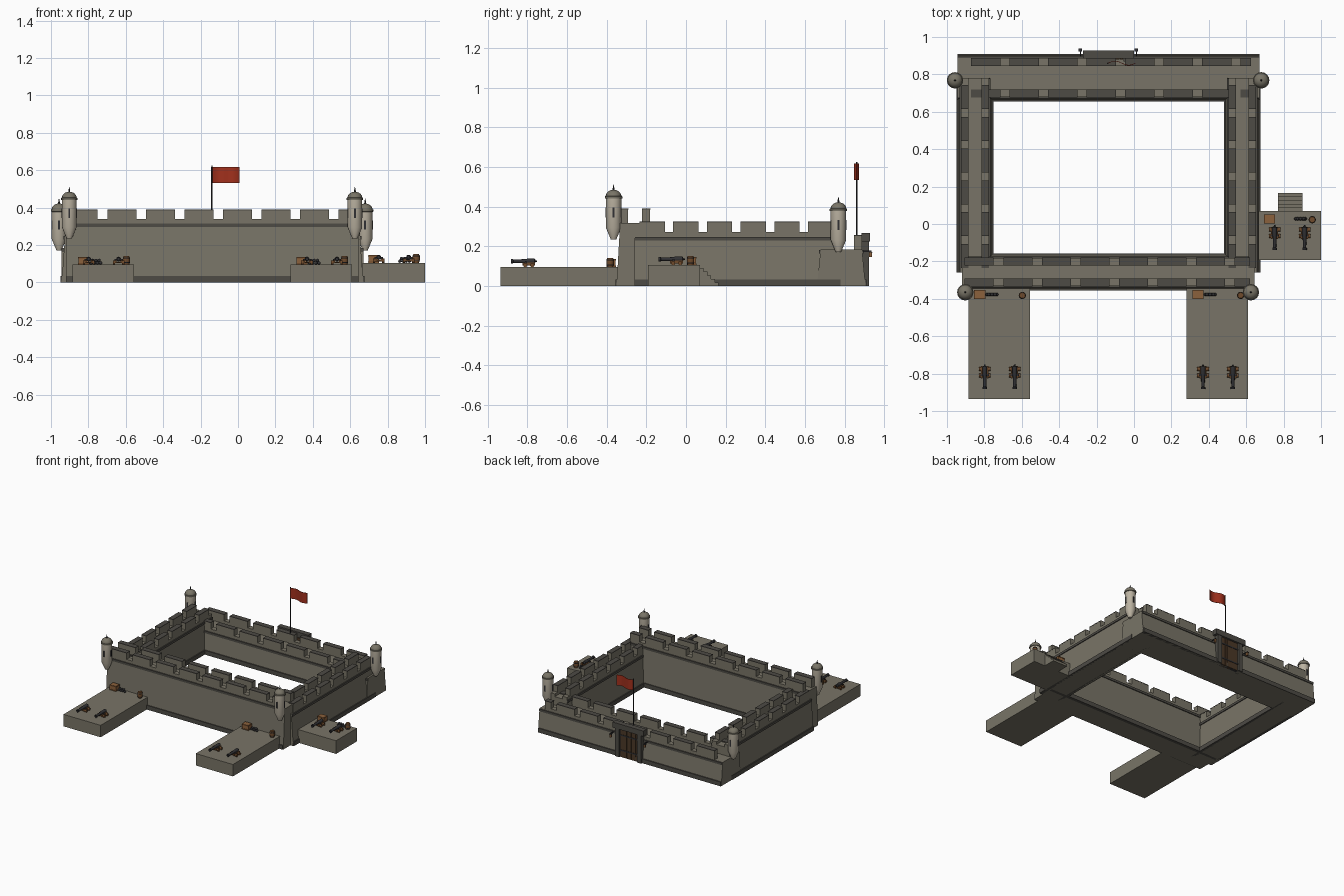
import bpy, bmesh, math
from mathutils import Matrix, Vector

if "Cube" in bpy.data.objects:
    bpy.data.objects.remove(bpy.data.objects["Cube"])


def material(name, r, g, b):
    m = bpy.data.materials.new(name)
    m.diffuse_color = (r, g, b, 1)
    m.use_nodes = True
    m.node_tree.nodes["Principled BSDF"].inputs["Base Color"].default_value = m.diffuse_color
    return m


STONE = material("stone", 0.19, 0.175, 0.135)
DARK = material("dark stone", 0.075, 0.07, 0.06)
PALE = material("pale plaster", 0.50, 0.45, 0.36)
IRON = material("iron", 0.03, 0.03, 0.033)
WOOD = material("light wood", 0.26, 0.12, 0.045)
BARREL = material("barrel wood", 0.16, 0.07, 0.025)
DOOR = material("door wood", 0.07, 0.04, 0.02)
RED = material("flag red", 0.36, 0.03, 0.012)


def finish(name, bm, mat, loc=(0, 0, 0)):
    bmesh.ops.recalc_face_normals(bm, faces=bm.faces)
    me = bpy.data.meshes.new(name)
    bm.to_mesh(me)
    bm.free()
    me.materials.append(mat)
    ob = bpy.data.objects.new(name, me)
    ob.location = loc
    bpy.context.collection.objects.link(ob)
    return ob


def boxes(name, mat, items):
    """One object from boxes (x0, x1, y0, y1, z0, z1)."""
    bm = bmesh.new()
    for x0, x1, y0, y1, z0, z1 in items:
        m = Matrix.Translation(((x0 + x1) / 2, (y0 + y1) / 2, (z0 + z1) / 2)) \
            @ Matrix.Diagonal((x1 - x0, y1 - y0, z1 - z0, 1))
        bmesh.ops.create_cube(bm, size=1, matrix=m)
    return finish(name, bm, mat)


def lathe(name, mat, profile, loc, n=16, rot=None):
    """Turn a profile of (radius, height) around an axis."""
    bm = bmesh.new()
    rings = [[bm.verts.new((r * math.cos(2 * math.pi * i / n), r * math.sin(2 * math.pi * i / n), z))
              for i in range(n)] for r, z in profile]
    for a, b in zip(rings, rings[1:]):
        for i in range(n):
            bm.faces.new((a[i], a[(i + 1) % n], b[(i + 1) % n], b[i]))
    bm.faces.new(rings[0])
    bm.faces.new(rings[-1])
    if rot:
        bm.transform(rot)
    return finish(name, bm, mat, loc)


def prism(name, mat, axis, u0, u1, profile):
    """Extrude a (v, z) cross-section along x or y."""
    put = (lambda u, v, z: (u, v, z)) if axis == "x" else (lambda u, v, z: (v, u, z))
    bm = bmesh.new()
    ends = [[bm.verts.new(put(u, v, z)) for v, z in profile] for u in (u0, u1)]
    for f in ends:
        bm.faces.new(f)
    n = len(profile)
    for i in range(n):
        bm.faces.new((ends[0][i], ends[0][(i + 1) % n], ends[1][(i + 1) % n], ends[1][i]))
    return finish(name, bm, mat)


def wall(name, axis, u0, u1, v0, v1, h, m0, m1, width, period):
    """Battered wall with plinth, cornice and two crenellated parapets."""
    s = 0.018
    prism(name, STONE, axis, u0, u1, [(v0, 0), (v1, 0), (v1 - s, h), (v0 + s, h)])
    box = (lambda a, b, c, d, e, f: (a, b, c, d, e, f)) if axis == "x" else \
        (lambda a, b, c, d, e, f: (c, d, a, b, e, f))
    trim, body, cap = [], [], []
    for v, o in ((v0, 1), (v1, -1)):
        for z0, z1, off, out in ((0, 0.034, 0.0, 0.005), (h - 0.02, h - 0.002, s, 0.008)):
            a, b = sorted((v + o * (off - out), v + o * (off + 0.02)))
            trim.append(box(u0 + 0.002, u1 - 0.002, a, b, z0, z1))
        a, b = sorted((v + o * s, v + o * (s + 0.04)))
        body.append(box(m0, m1, a, b, h - 0.001, h + 0.022))
        u = m0
        while u < m1 - 0.02:
            e = min(u + width, m1)
            body.append(box(u, e, a, b, h + 0.022, h + 0.069))
            cap.append(box(u, e, a - 0.001, b + 0.001, h + 0.069, h + 0.074))
            u += period
    boxes(name + "_bands", DARK, trim)
    boxes(name + "_battlements", STONE, body)
    boxes(name + "_merlon_caps", DARK, cap)


# Curtain walls: high front, medium sides, low back
wall("front_wall", "x", -0.92, 0.645, -0.35, -0.163, 0.317, -0.905, 0.62, 0.155, 0.206)
wall("left_wall", "y", -0.26, 0.78, -0.943, -0.757, 0.25, -0.235, 0.78, 0.128, 0.17)
wall("right_wall", "y", -0.26, 0.78, 0.487, 0.67, 0.25, -0.235, 0.78, 0.128, 0.17)
wall("back_wall", "x", -0.945, 0.672, 0.66, 0.905, 0.183, -0.872, 0.625, 0.157, 0.206)


def turret(name, x, y, z):
    """Corner sentry turret; z is the tip of its corbel."""
    lathe(name + "_body", PALE, [(0.014, 0), (0.039, 0.06), (0.039, 0.212)], (x, y, z))
    lathe(name + "_ring", STONE, [(0.038, 0.205), (0.044, 0.207), (0.044, 0.217), (0.038, 0.219)], (x, y, z))
    dome = [(0.040 * math.cos(a), 0.216 + 0.034 * math.sin(a)) for a in [i * math.pi / 12.5 for i in range(7)]]
    lathe(name + "_dome", STONE, dome, (x, y, z))
    lathe(name + "_spike", IRON, [(0.005, 0.245), (0.005, 0.254), (0.001, 0.276)], (x, y, z), 8)
    r = 0.0405
    boxes(name + "_slits", IRON, [
        (x - 0.005, x + 0.005, y - r, y - r + 0.006, z + 0.11, z + 0.16),
        (x - 0.005, x + 0.005, y + r - 0.006, y + r, z + 0.11, z + 0.16),
        (x - r, x - r + 0.006, y - 0.005, y + 0.005, z + 0.11, z + 0.16),
        (x + r - 0.006, x + r, y - 0.005, y + 0.005, z + 0.11, z + 0.16)])


turret("front_left_turret", -0.902, -0.365, 0.235)
turret("front_right_turret", 0.625, -0.365, 0.235)
turret("back_left_turret", -0.957, 0.768, 0.172)
turret("back_right_turret", 0.68, 0.768, 0.172)


def cannon(x, y, z):
    """Naval style gun pointing to -y; y is the breech end."""
    rot = Matrix.Rotation(math.pi / 2, 4, "X")
    lathe("cannon_barrel", IRON, [(0.003, 0), (0.005, 0.008), (0.013, 0.013), (0.013, 0.05), (0.0105, 0.06),
                                  (0.0085, 0.12), (0.012, 0.123), (0.012, 0.133), (0.006, 0.133), (0.006, 0.12)],
          (x, y, z + 0.030), 12, rot)
    boxes("cannon_carriage", BARREL, [(x - 0.019, x - 0.011, y - 0.075, y - 0.01, z + 0.008, z + 0.024),
                                      (x + 0.011, x + 0.019, y - 0.075, y - 0.01, z + 0.008, z + 0.024),
                                      (x - 0.012, x + 0.012, y - 0.07, y - 0.015, z + 0.008, z + 0.014)])
    boxes("cannon_trunnions", IRON, [(x - 0.022, x + 0.022, y - 0.062, y - 0.054, z + 0.022, z + 0.03)])
    for dy in (0.025, 0.06):
        for dx in (-0.025, 0.025):
            lathe("carriage_wheel", BARREL, [(0.011, -0.006), (0.011, 0.006)], (x + dx, y - dy, z + 0.011), 12,
                  Matrix.Rotation(math.pi / 2, 4, "Y"))


def platform(name, x0, x1, y0, y1, h, gun_y, balls_dx):
    """Gun platform with two cannons, crate, shot and a barrel."""
    boxes(name, STONE, [(x0, x1, y0, y1, 0, h)])
    for dx in (0.087, 0.247):
        cannon(x0 + dx, gun_y, h)
    cx, cy = x0 + 0.06, y1 - 0.042
    boxes("crate", WOOD, [(cx - 0.028, cx + 0.028, cy - 0.022, cy + 0.022, h, h + 0.042)])
    boxes("crate_battens", BARREL, [(cx - 0.030, cx + 0.030, cy - 0.024, cy + 0.024, h + a, h + a + 0.006)
                                    for a in (0.002, 0.034)])
    for i in range(7):
        bm = bmesh.new()
        bmesh.ops.create_icosphere(bm, subdivisions=2, radius=0.009)
        k, row = (i, 0) if i < 4 else (i - 3.5, 1)
        finish("cannon_ball", bm, IRON, (x0 + balls_dx + 0.017 * k, cy, h + 0.009 + 0.014 * row))
    b = (x0 + 0.288, cy - 0.005, h)
    lathe("barrel", BARREL, [(0.015, 0), (0.019, 0.015), (0.019, 0.032), (0.015, 0.047)], b, 14)
    for z in (0.009, 0.034):
        lathe("barrel_hoop", IRON, [(0.0185, z), (0.0195, z + 0.002), (0.0185, z + 0.005)], b, 14)


platform("left_gun_platform", -0.885, -0.557, -0.935, -0.335, 0.095, -0.75, 0.10)
platform("right_gun_platform", 0.282, 0.61, -0.935, -0.335, 0.095, -0.75, 0.10)
platform("side_gun_platform", 0.665, 1.0, -0.192, 0.07, 0.105, -0.005, 0.20)

# Steps down from the side platform
boxes("side_steps", STONE, [(0.77, 0.9, 0.068, 0.07 + 0.019 * (i + 1), 0, 0.09 - 0.018 * i) for i in range(5)])

# Rear gate: frame, planked leaves, straps and lanterns
boxes("gate_frame", DARK, [(-0.25, -0.215, 0.87, 0.922, 0, 0.235), (-0.055, -0.02, 0.87, 0.922, 0, 0.235),
                           (-0.272, -0.0, 0.885, 0.927, 0.225, 0.268)])
boxes("gate_doors", DOOR, [(-0.213 + 0.0196 * i, -0.195 + 0.0196 * i, 0.88, 0.911, 0.0, 0.226) for i in range(8)])
boxes("gate_straps", IRON, [(-0.215, -0.055, 0.89, 0.914, z, z + 0.01) for z in (0.05, 0.17)]
      + [(-0.216, -0.054, 0.885, 0.908, 0, 0.226)])
for lx in (-0.287, 0.013):
    boxes("lantern_bracket", IRON, [(lx - 0.003, lx + 0.003, 0.88, 0.935, 0.172, 0.178),
                                    (lx - 0.009, lx + 0.009, 0.921, 0.939, 0.168, 0.172)])
    boxes("lantern", WOOD, [(lx - 0.007, lx + 0.007, 0.923, 0.937, 0.145, 0.168)])

# Flag pole and waving flag
lathe("flag_pole", IRON, [(0.004, 0.18), (0.003, 0.625)], (-0.14, 0.86, 0), 8)
N = 12
wave = [(-0.137 + 0.145 * i / N, 0.86 + 0.011 * math.sin(2 * math.pi * i / N)) for i in range(N + 1)]
bm = bmesh.new()
cols = [[bm.verts.new((x, y + s, z)) for s, z in ((-0.0015, 0.533), (0.0015, 0.533), (0.0015, 0.617), (-0.0015, 0.617))]
        for x, y in wave]
for a, b in zip(cols, cols[1:]):
    for i in range(4):
        bm.faces.new((a[i], a[(i + 1) % 4], b[(i + 1) % 4], b[i]))
bm.faces.new(cols[0])
bm.faces.new(cols[-1])
finish("flag", bm, RED)

# Smooth round parts while keeping hard edges
for ob in bpy.data.objects:
    ob.select_set(True)
bpy.context.view_layer.objects.active = bpy.data.objects["flag"]
bpy.ops.object.shade_smooth_by_angle(angle=math.radians(35))
